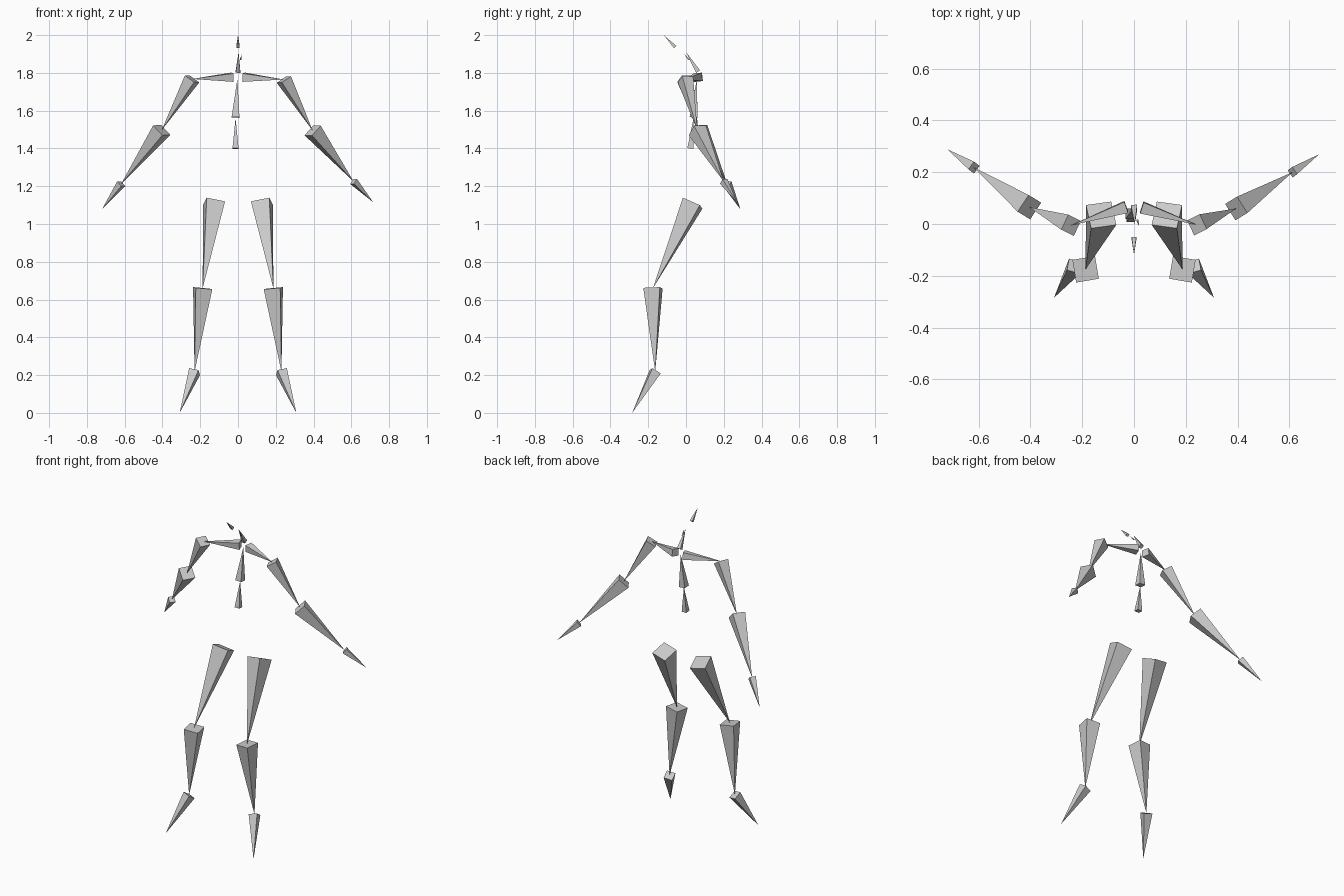
import bpy, bmesh
from mathutils import Vector

if "Cube" in bpy.data.objects:
    bpy.data.objects.remove(bpy.data.objects["Cube"])

grey = bpy.data.materials.new("light grey")
grey.diffuse_color = (0.6, 0.6, 0.6, 1)
grey.use_nodes = True
grey.node_tree.nodes["Principled BSDF"].inputs["Base Color"].default_value = grey.diffuse_color


def bone(name, head, tip, side, ratio=0.2):
    """Four-sided spike: square base at head, point at tip, one base edge along side."""
    head, tip = Vector(head), Vector(tip)
    axis = tip - head
    half = axis.length * ratio / 2
    u = Vector(side)
    u = (u - u.project(axis)).normalized()
    v = axis.normalized().cross(u)
    bm = bmesh.new()
    base = [bm.verts.new(head + (u * a + v * b) * half)
            for a, b in ((1, 1), (-1, 1), (-1, -1), (1, -1))]
    point = bm.verts.new(tip)
    bm.faces.new(base)
    for i in range(4):
        bm.faces.new((base[i], base[(i + 1) % 4], point))
    bmesh.ops.recalc_face_normals(bm, faces=bm.faces)
    mesh = bpy.data.meshes.new(name)
    bm.to_mesh(mesh)
    bm.free()
    mesh.materials.append(grey)
    bpy.context.collection.objects.link(bpy.data.objects.new(name, mesh))


def chain(names, joints, sides, label):
    """Bones end to end through the joints."""
    for n, a, b, s in zip(names, joints, joints[1:], sides):
        bone(f"{label}_{n}", a, b, s)


# Spine, neck and head
bone("lower_spine", (-0.013, 0.023, 1.40), (-0.013, 0.04, 1.56), (1, 0, 0))
bone("upper_spine", (-0.013, 0.04, 1.565), (-0.003, 0.058, 1.77), (1, 0, 0))
bone("neck", (0, 0.064, 1.807), (0.003, 0, 1.91), (1, 0, 0))
bone("jaw", (0.014, 0.015, 1.87), (0.02, -0.01, 1.90), (1, 0, 0))
bone("head", (0, -0.057, 1.937), (0, -0.118, 2.0), (1, 0, 0))

# Legs, mirrored
for label, s in (("left", 1), ("right", -1)):
    joints = [(s * 0.127, 0.035, 1.11), (s * 0.187, -0.175, 0.66),
              (s * 0.23, -0.163, 0.218), (s * 0.309, -0.285, 0.0)]
    sides = [(s, -0.16, 0.14), (s, -0.17, 0.1), (s, 0.3, 0.2)]
    chain(("thigh", "shin", "foot"), joints, sides, label)

# Arms, posed slightly differently on each side
arm_parts = ("collar_bone", "upper_arm", "forearm", "hand")
left_arm = [(0.03, 0.064, 1.777), (0.243, -0.003, 1.765), (0.395, 0.06, 1.495),
            (0.612, 0.20, 1.225), (0.716, 0.27, 1.115)]
right_arm = [(-0.03, 0.066, 1.777), (-0.243, -0.005, 1.768), (-0.404, 0.065, 1.497),
             (-0.618, 0.218, 1.213), (-0.72, 0.288, 1.078)]
for label, s, joints in (("left", 1, left_arm), ("right", -1, right_arm)):
    sides = [(s * 0.3, 0.95, 0.1), (-s * 0.45, 0.9, 0), (-s * 0.52, 0.85, 0), (-s * 0.6, 0.8, 0)]
    chain(arm_parts, joints, sides, label)
